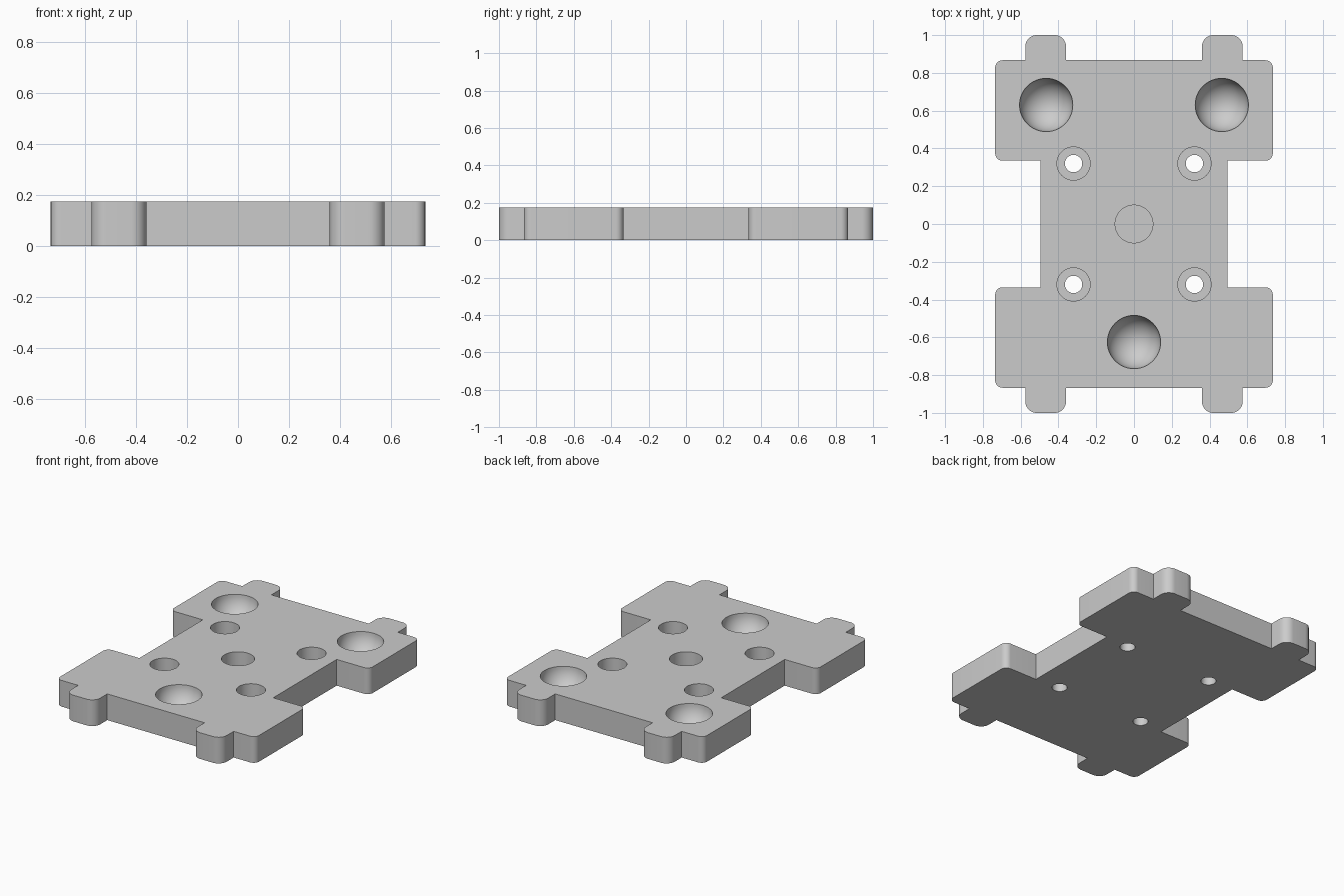
import bpy, bmesh
from math import pi
from mathutils import Vector, Matrix

cube = bpy.data.objects.get("Cube")
if cube:
    bpy.data.objects.remove(cube)

HEIGHT = 0.175

grey = bpy.data.materials.new("plain grey")
grey.use_nodes = True
COLOUR = (0.6, 0.6, 0.6, 1)
grey.diffuse_color = COLOUR
grey.node_tree.nodes["Principled BSDF"].inputs["Base Color"].default_value = COLOUR


def add_object(name, bm):
    mesh = bpy.data.meshes.new(name)
    bmesh.ops.recalc_face_normals(bm, faces=bm.faces)
    bm.to_mesh(mesh)
    bm.free()
    mesh.materials.append(grey)
    obj = bpy.data.objects.new(name, mesh)
    bpy.context.collection.objects.link(obj)
    return obj


def rounded(points, steps=10):
    """Replace each right-angled corner (x, y, radius) by an arc."""
    out = []
    for i, (x, y, r) in enumerate(points):
        p = Vector((x, y))
        if r == 0:
            out.append(p)
            continue
        a = (Vector(points[i - 1][:2]) - p).normalized() * r
        b = (Vector(points[(i + 1) % len(points)][:2]) - p).normalized() * r
        for k in range(steps + 1):
            rot = Matrix.Rotation(k / steps * pi / 2, 2)
            if a.x * b.y - a.y * b.x < 0:
                out.append(p + a + b + rot @ -b)
            else:
                out.append(p + a + b + rot.transposed() @ -b)
    return out


# Plate outline: one quarter, mirrored into four
quarter = [(0.495, 0.335, 0), (0.735, 0.335, 0.04), (0.735, 0.867, 0.04),
           (0.575, 0.867, 0), (0.575, 1, 0.06), (0.36, 1, 0.06), (0.36, 0.867, 0)]
half = quarter + [(-x, y, r) for x, y, r in reversed(quarter)]
outline = half + [(x, -y, r) for x, y, r in reversed(half)]

# Arc direction is independent of order: sort each arc along the outline
points = []
for p in outline:
    i = outline.index(p)
    arc = rounded([outline[i - 1], p, outline[(i + 1) % len(outline)]])
    prev = Vector(outline[i - 1][:2])
    arc = [v for v in arc if (v - Vector(p[:2])).length <= p[2] + 1e-5]
    if len(arc) > 1:
        arc.sort(key=lambda v: (v - prev).length)
    points += arc

bm = bmesh.new()
face = bm.faces.new([bm.verts.new((v.x, v.y, 0)) for v in points])
top = bmesh.ops.extrude_face_region(bm, geom=[face])["geom"]
bmesh.ops.translate(bm, vec=(0, 0, HEIGHT),
                    verts=[g for g in top if isinstance(g, bmesh.types.BMVert)])
plate = add_object("base_plate", bm)


def cut(name, bm):
    cutter = add_object(name, bm)
    mod = plate.modifiers.new(name, "BOOLEAN")
    mod.operation = "DIFFERENCE"
    mod.solver = "EXACT"
    mod.object = cutter
    bpy.context.view_layer.objects.active = plate
    bpy.ops.object.modifier_apply(modifier=name)
    bpy.data.objects.remove(cutter)


def drill(name, x, y, radius, bottom):
    bm = bmesh.new()
    top = HEIGHT + 0.05
    bmesh.ops.create_cone(bm, cap_ends=True, segments=48, radius1=radius,
                          radius2=radius, depth=top - bottom,
                          matrix=Matrix.Translation((x, y, (top + bottom) / 2)))
    cut(name, bm)


# Round sockets
for x, y in ((-0.465, 0.63), (0.465, 0.63), (0, -0.625)):
    bm = bmesh.new()
    bmesh.ops.create_uvsphere(bm, u_segments=48, v_segments=24, radius=0.141,
                              matrix=Matrix.Translation((x, y, HEIGHT + 0.0005)))
    cut("ball_socket", bm)

# Counterbored screw holes and the blind centre recess
for x in (-0.32, 0.32):
    for y in (-0.32, 0.32):
        drill("counterbore", x, y, 0.088, HEIGHT - 0.1)
        drill("screw_hole", x, y, 0.046, -0.05)
drill("centre_recess", 0, 0, 0.1, HEIGHT - 0.11)

plate.select_set(True)
bpy.context.view_layer.objects.active = plate
bpy.ops.object.shade_smooth_by_angle(angle=pi / 6)
